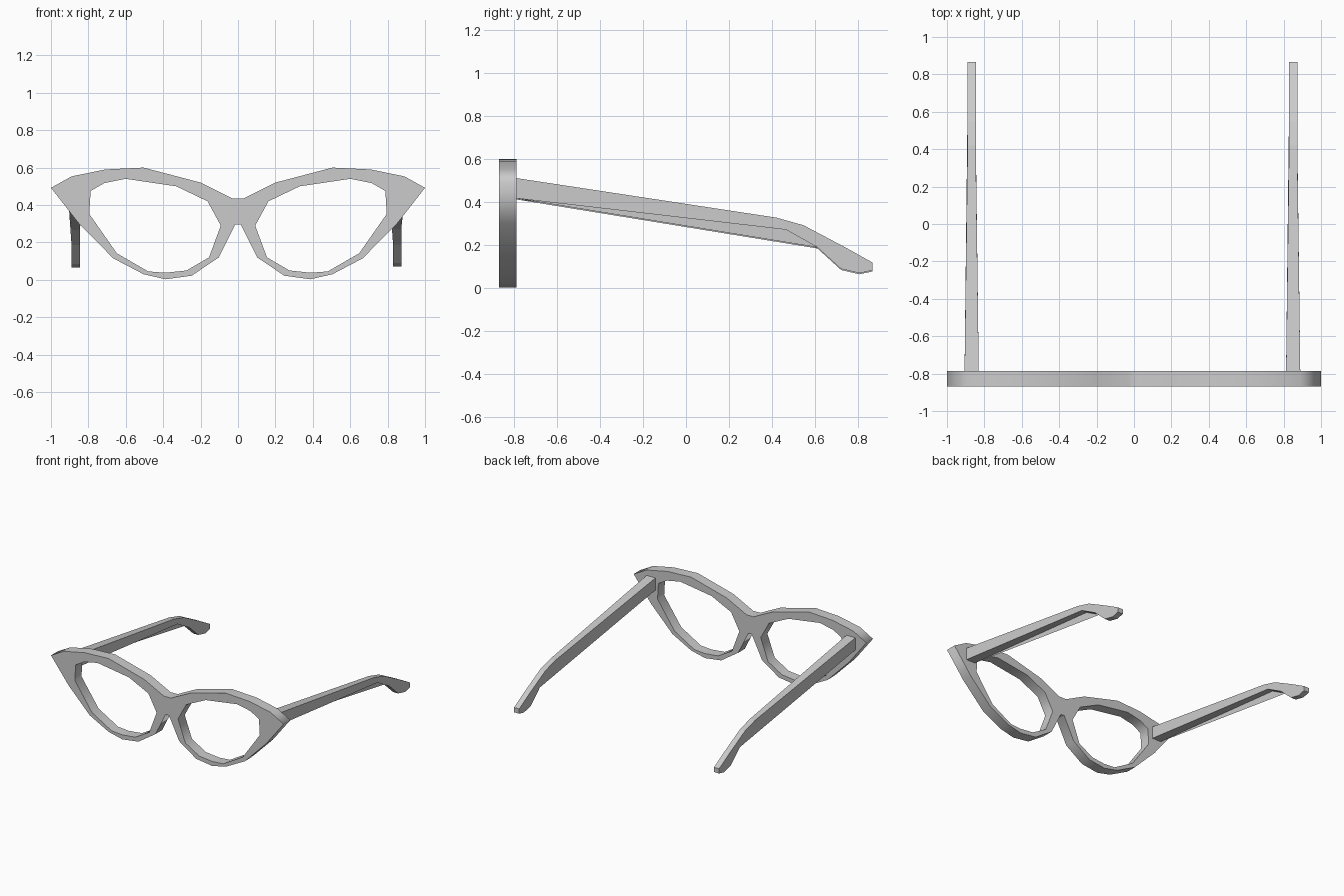
import bpy, bmesh, math

if "Cube" in bpy.data.objects:
    bpy.data.objects.remove(bpy.data.objects["Cube"])

# Right half of the rim outline, from the bridge top round to the bridge underside (x, z)
RIM = [(0.03, 0.435), (0.2, 0.52), (0.505, 0.6), (0.71, 0.59), (0.89, 0.553), (1.0, 0.492),
       (0.85, 0.3), (0.667, 0.115), (0.505, 0.03), (0.387, 0.003), (0.248, 0.022),
       (0.102, 0.12), (0.015, 0.295)]
# Right lens opening (x, z)
LENS = [(0.092, 0.29), (0.163, 0.42), (0.33, 0.5), (0.6, 0.54), (0.715, 0.517), (0.788, 0.475),
        (0.795, 0.352), (0.648, 0.142), (0.48, 0.045), (0.388, 0.038), (0.275, 0.05), (0.155, 0.12)]
# Temple arm: upper and lower edges in matching stations (y, z), with width at each station
ARM_TOP = [(-0.79, 0.512), (0.42, 0.328), (0.545, 0.293), (0.74, 0.19), (0.865, 0.12)]
ARM_LOW = [(-0.79, 0.418), (0.465, 0.272), (0.61, 0.19), (0.72, 0.09), (0.805, 0.07), (0.865, 0.083)]


def mirrored(pts):
    return [(-x, z) for x, z in reversed(pts)]


def front_frame():
    cu = bpy.data.curves.new("front_frame", 'CURVE')
    cu.dimensions = '2D'
    cu.fill_mode = 'BOTH'
    cu.extrude = 0.041
    for loop in (RIM + mirrored(RIM), LENS, mirrored(LENS)):
        sp = cu.splines.new('POLY')
        sp.points.add(len(loop) - 1)
        for p, (x, z) in zip(sp.points, loop):
            p.co = (x, z, 0, 1)
        sp.use_cyclic_u = True
    ob = bpy.data.objects.new("front_frame", cu)
    bpy.context.collection.objects.link(ob)
    ob.rotation_euler.x = math.pi / 2
    ob.location.y = -0.827
    bpy.context.view_layer.objects.active = ob
    ob.select_set(True)
    bpy.ops.object.convert(target='MESH')


def half_width(y):
    # tapers along the straight run, constant past the ear bend
    t = min(1, (y + 0.79) / 1.21)
    return 0.038 - 0.016 * t


def temple_arm(name, x, dz):
    bm = bmesh.new()
    outline = ARM_TOP + ARM_LOW[::-1]
    sides = [[bm.verts.new((x + s * half_width(y), y, z + dz)) for y, z in outline] for s in (-1, 1)]
    for side in sides:
        bm.faces.new(side)
    n = len(outline)
    for i in range(n):
        j = (i + 1) % n
        bm.faces.new((sides[0][i], sides[0][j], sides[1][j], sides[1][i]))
    bmesh.ops.triangulate(bm, faces=[f for f in bm.faces if len(f.verts) > 4])
    bmesh.ops.recalc_face_normals(bm, faces=bm.faces)
    me = bpy.data.meshes.new(name)
    bm.to_mesh(me)
    bm.free()
    bpy.context.collection.objects.link(bpy.data.objects.new(name, me))


front_frame()
temple_arm("right_temple_arm", 0.851, 0)
temple_arm("left_temple_arm", -0.868, -0.005)
